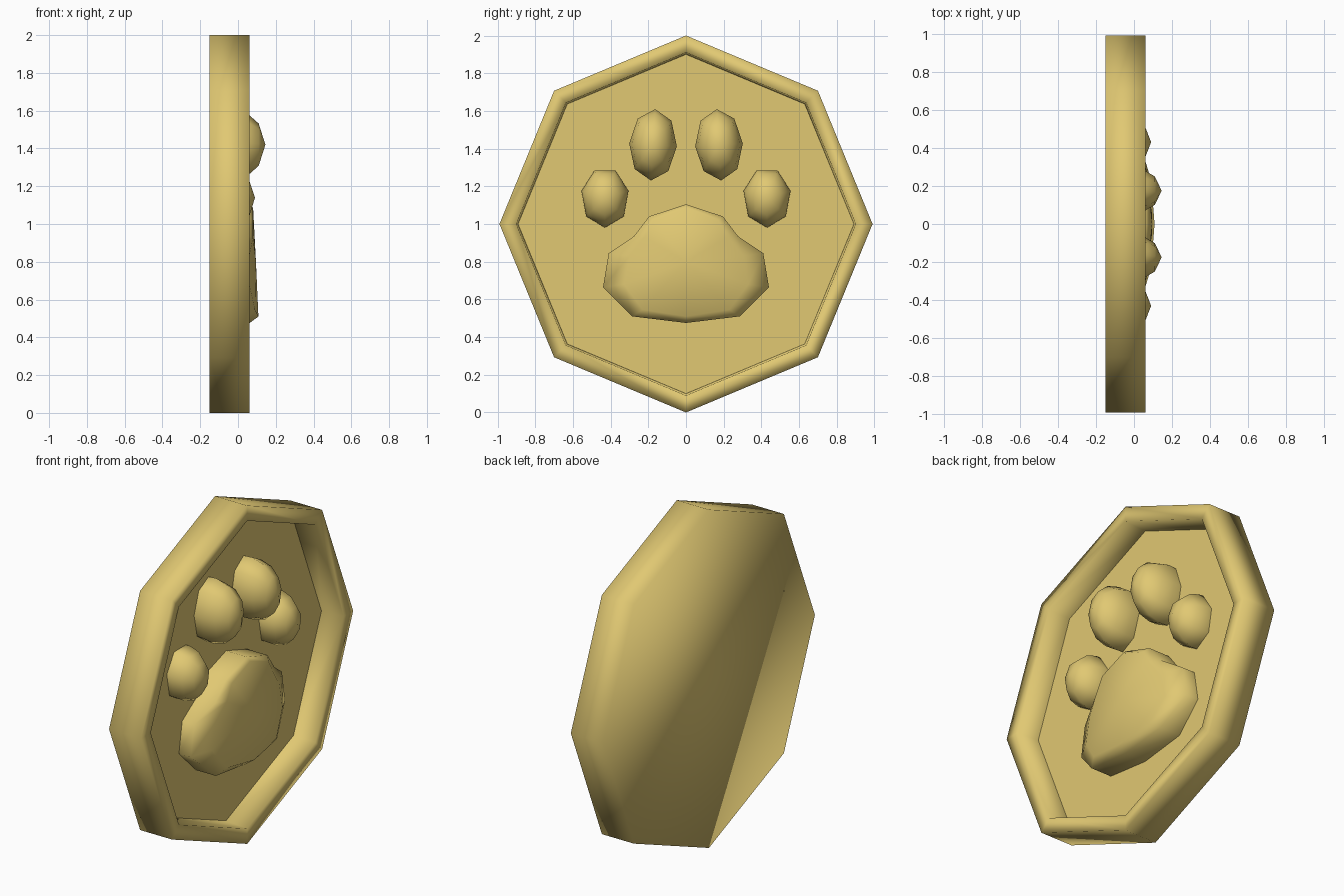
import bpy, bmesh, math

if "Cube" in bpy.data.objects:
    bpy.data.objects.remove(bpy.data.objects["Cube"])

gold = bpy.data.materials.new("gold")
gold.diffuse_color = (0.75, 0.58, 0.17, 1)
gold.use_nodes = True
gold.node_tree.nodes["Principled BSDF"].inputs["Base Color"].default_value = gold.diffuse_color
FLOOR = -0.078


def finish(bm, name, smooth=True):
    bmesh.ops.recalc_face_normals(bm, faces=bm.faces)
    for f in bm.faces:
        f.smooth = smooth
    me = bpy.data.meshes.new(name)
    bm.to_mesh(me)
    bm.free()
    me.materials.append(gold)
    ob = bpy.data.objects.new(name, me)
    bpy.context.collection.objects.link(ob)
    return ob


def add_ring(bm, pts):
    return [bm.verts.new(p) for p in pts]


def bridge(bm, a, b):
    n = len(a)
    for i in range(n):
        j = (i + 1) % n
        bm.faces.new((a[i], a[j], b[j], b[i]))


def octagon(x, r):
    return [(x, r * 0.99 * math.sin(k * math.pi / 4), 1 + r * math.cos(k * math.pi / 4))
            for k in range(8)]


# Octagonal body: back cap, outer wall, rim and inner wall
bm = bmesh.new()
rings = [add_ring(bm, octagon(x, r))
         for x, r in ((-0.15, 1), (0.06, 1), (0.06, 0.91), (FLOOR, 0.90))]
for a, b in zip(rings, rings[1:]):
    bridge(bm, a, b)
bm.faces.new(rings[0])
finish(bm, "medallion_body")

# Recessed flat floor
bm = bmesh.new()
face = bm.faces.new(add_ring(bm, octagon(FLOOR, 0.90)))
face.normal_update()
if face.normal.x < 0:
    face.normal_flip()
face.smooth = False
me = bpy.data.meshes.new("recessed_floor")
bm.to_mesh(me)
bm.free()
me.materials.append(gold)
bpy.context.collection.objects.link(bpy.data.objects.new("recessed_floor", me))


# Toe pads: low-poly domes with their pole facing +x
def toe(name, y, z, ry, rz, x0, rx, n, start, tilt):
    bm = bmesh.new()
    ct, st = math.cos(tilt), math.sin(tilt)
    base = math.asin((FLOOR - x0) / rx)
    lats = [base] + [math.radians(d) for d in (4, 28, 54)]
    rows = []
    for lat in lats:
        pts = []
        for k in range(n):
            t = start + 2 * math.pi * k / n
            u = ry * math.cos(lat) * math.sin(t)
            v = rz * math.cos(lat) * math.cos(t)
            pts.append((x0 + rx * math.sin(lat), y + u * ct + v * st, z - u * st + v * ct))
        rows.append(add_ring(bm, pts))
    for a, b in zip(rows, rows[1:]):
        bridge(bm, a, b)
    tip = bm.verts.new((x0 + rx, y, z))
    for i in range(n):
        bm.faces.new((rows[-1][i], rows[-1][(i + 1) % n], tip))
    finish(bm, name)


for s, side in ((-1, "left"), (1, "right")):
    toe("inner_toe_" + side, s * 0.175, 1.42, 0.127, 0.19, -0.04, 0.185, 8, 0, -s * 0.06)
    toe("outer_toe_" + side, s * 0.43, 1.14, 0.128, 0.16, -0.06, 0.15, 7, math.pi, 0)

# Main pad: mirrored half outline (y, z, front x), faceted front
half = [(0, 1.105, 0.06), (0.196, 1.04, 0.055), (0.276, 0.935, 0.045), (0.41, 0.845, 0.0),
        (0.44, 0.665, 0.0), (0.286, 0.51, 0.055), (0, 0.475, 0.06)]
outline = half + [(-y, z, x) for y, z, x in half[-2:0:-1]]
bm = bmesh.new()
base = add_ring(bm, [(FLOOR, y, z) for y, z, x in outline])
edge = add_ring(bm, [(x, y, z) for y, z, x in outline])
bridge(bm, base, edge)
crown = [(0.08, 0, 1.085), (0.08, 0.17, 1.02), (0.08, 0.22, 0.93), (0.06, 0.30, 0.83),
         (0.06, 0.33, 0.68), (0.09, 0.23, 0.545), (0.108, 0, 0.51)]
crown += [(x, -y, z) for x, y, z in crown[-2:0:-1]]
top = add_ring(bm, crown)
bridge(bm, edge, top)
mid = bm.verts.new((0.095, 0, 0.80))
for i in range(len(top)):
    bm.faces.new((top[i], top[(i + 1) % len(top)], mid))
finish(bm, "main_pad")
